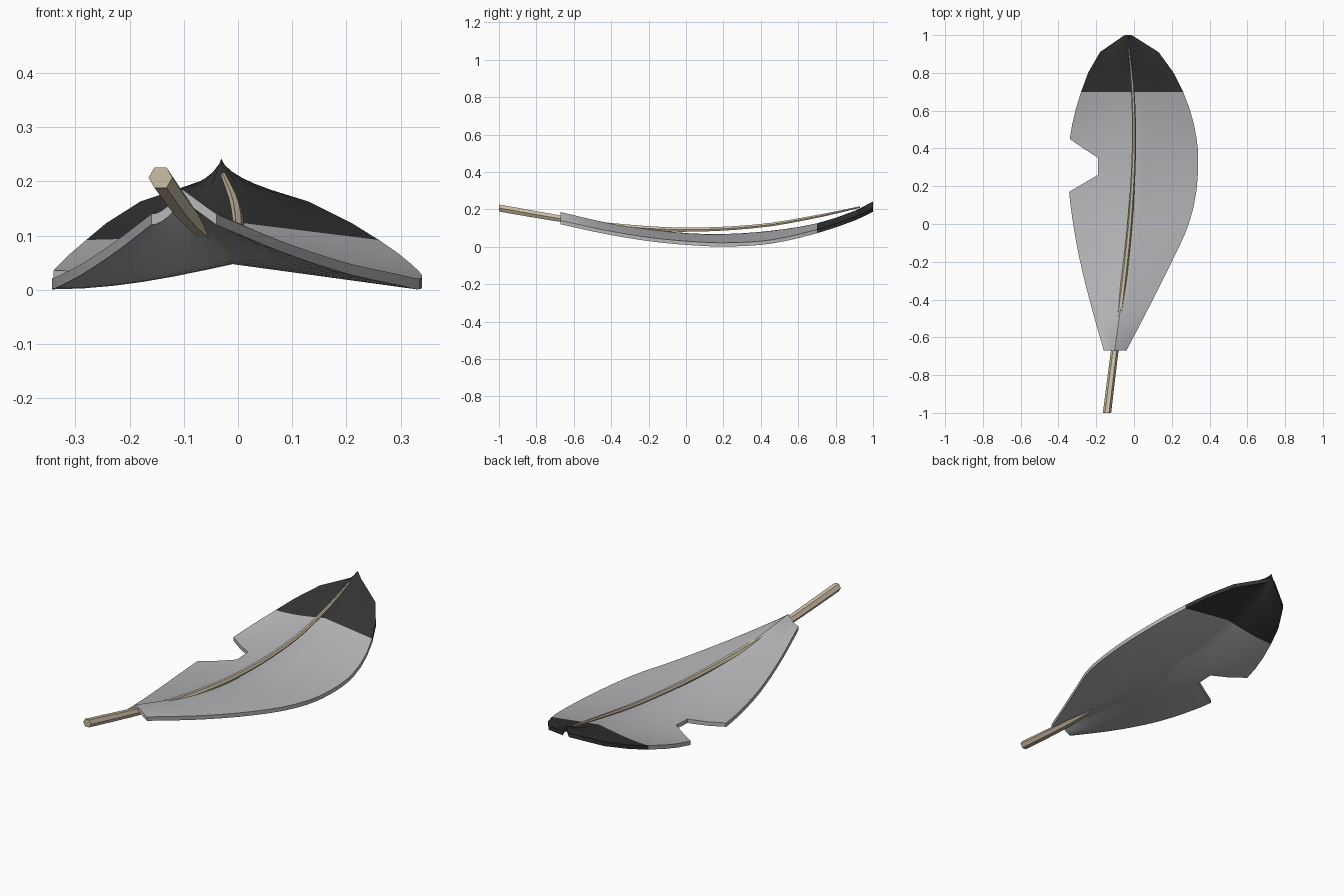
import bpy, bmesh, math

if "Cube" in bpy.data.objects:
    bpy.data.objects.remove(bpy.data.objects["Cube"], do_unlink=True)


def material(name, color):
    m = bpy.data.materials.new(name)
    m.use_nodes = True
    m.diffuse_color = (*color, 1)
    m.node_tree.nodes["Principled BSDF"].inputs["Base Color"].default_value = (*color, 1)
    return m


GREY = material("feather grey", (0.48, 0.48, 0.50))
DARK = material("tip charcoal", (0.035, 0.035, 0.036))
TAN = material("quill tan", (0.60, 0.52, 0.38))


def sample(table, y):
    """Smooth interpolation of every column of a table keyed by its first column."""
    last = len(table) - 1
    i = 0
    while i < last - 1 and y > table[i + 1][0]:
        i += 1
    a, b = table[i], table[i + 1]
    before, after = table[max(i - 1, 0)], table[min(i + 2, last)]
    h = b[0] - a[0]
    t = (y - a[0]) / h
    out = []
    for k in range(1, len(a)):
        m0 = (b[k] - before[k]) / (b[0] - before[0]) * h
        m1 = (after[k] - a[k]) / (after[0] - a[0]) * h
        out.append((2*t**3 - 3*t**2 + 1) * a[k] + (t**3 - 2*t**2 + t) * m0
                   + (3*t**2 - 2*t**3) * b[k] + (t**3 - t**2) * m1)
    return out


def finish(bm, name, mats):
    bmesh.ops.recalc_face_normals(bm, faces=bm.faces[:])
    mesh = bpy.data.meshes.new(name)
    bm.to_mesh(mesh)
    bm.free()
    for m in mats:
        mesh.materials.append(m)
    ob = bpy.data.objects.new(name, mesh)
    bpy.context.collection.objects.link(ob)
    bpy.ops.object.select_all(action="DESELECT")
    ob.select_set(True)
    bpy.context.view_layer.objects.active = ob
    bpy.ops.object.shade_smooth_by_angle(angle=math.radians(35))
    return ob


# Quill line: y, x, z, radius
QUILL = [(-1, -0.143, 0.207, 0.022), (-0.67, -0.102, 0.150, 0.020),
         (-0.4, -0.066, 0.113, 0.016), (0, -0.022, 0.091, 0.013),
         (0.4, 0, 0.112, 0.011), (0.7, -0.006, 0.162, 0.009),
         (0.93, -0.027, 0.212, 0.005)]

# Vane outline: y, ridge z, edge z, left edge x, right edge x
VANE = [(-0.67, 0.185, 0.140, -0.16, -0.04), (-0.43, 0.130, 0.088, -0.228, 0.085),
        (-0.2, 0.095, 0.050, -0.285, 0.20), (0, 0.073, 0.030, -0.322, 0.29),
        (0.2, 0.068, 0.021, -0.345, 0.333), (0.45, 0.085, 0.036, -0.34, 0.332),
        (0.7, 0.125, 0.092, -0.28, 0.26), (0.91, 0.195, 0.163, -0.18, 0.13),
        (1, 0.242, 0.207, -0.05, -0.012)]
NOTCH = (0.17, 0.26, 0.35, 0.45)
NOTCH_X = -0.19
TIP_Y = 0.7
THICK = 0.02


def notched(y, x):
    """Pull the edge inward where the notch is."""
    a, b, c, d = NOTCH
    if not a < y < d:
        return x
    depth = min(1, (y - a) / (b - a), (d - y) / (d - c))
    return x + (NOTCH_X - x) * depth


# Vane: rows of points across the ridge, then thickened downward
rows = [-0.67 + 0.07 * i for i in range(12)]
rows += [*NOTCH, 0.215, 0.305, 0.4, 0.53, 0.61, TIP_Y, 0.8, 0.91, 1]
SIDE = 6
bm = bmesh.new()
grid = []
for y in sorted(rows):
    ridge, edge, left, right = sample(VANE, y)
    mid = sample(QUILL, min(y, 0.93))[0] if y < 0.93 else -0.031
    row = []
    for j in range(-SIDE, SIDE + 1):
        s = abs(j) / SIDE
        outer = left if j < 0 else right
        limit = notched(y, left) if j < 0 else right
        x = mid + (limit - mid) * s
        t = (x - mid) / (outer - mid)
        fall = math.sin(t * math.pi / 2) if j < 0 else t
        row.append(bm.verts.new((x, y, ridge + (edge - ridge) * fall)))
    grid.append(row)
for r0, r1 in zip(grid, grid[1:]):
    for j in range(2 * SIDE):
        bm.faces.new((r0[j], r0[j + 1], r1[j + 1], r1[j]))
top = bm.faces[:]
new = bmesh.ops.extrude_face_region(bm, geom=top, use_keep_orig=True)["geom"]
bmesh.ops.translate(bm, vec=(0, 0, -THICK),
                    verts=[v for v in new if isinstance(v, bmesh.types.BMVert)])
for f in bm.faces:
    f.material_index = int(f.calc_center_median().y > TIP_Y)
finish(bm, "vane", (GREY, DARK))

# Quill: tapering six-sided shaft
bm = bmesh.new()
rings = []
STEPS = 20
for i in range(STEPS + 1):
    y = -1 + 1.93 * i / STEPS
    x, z, r = sample(QUILL, y)
    rings.append([bm.verts.new((x + r * math.cos(k * math.pi / 3), y,
                                z + r * math.sin(k * math.pi / 3))) for k in range(6)])
for r0, r1 in zip(rings, rings[1:]):
    for k in range(6):
        n = (k + 1) % 6
        bm.faces.new((r0[k], r0[n], r1[n], r1[k]))
bm.faces.new(rings[0])
bm.faces.new(rings[-1])
finish(bm, "quill", (TAN,))
